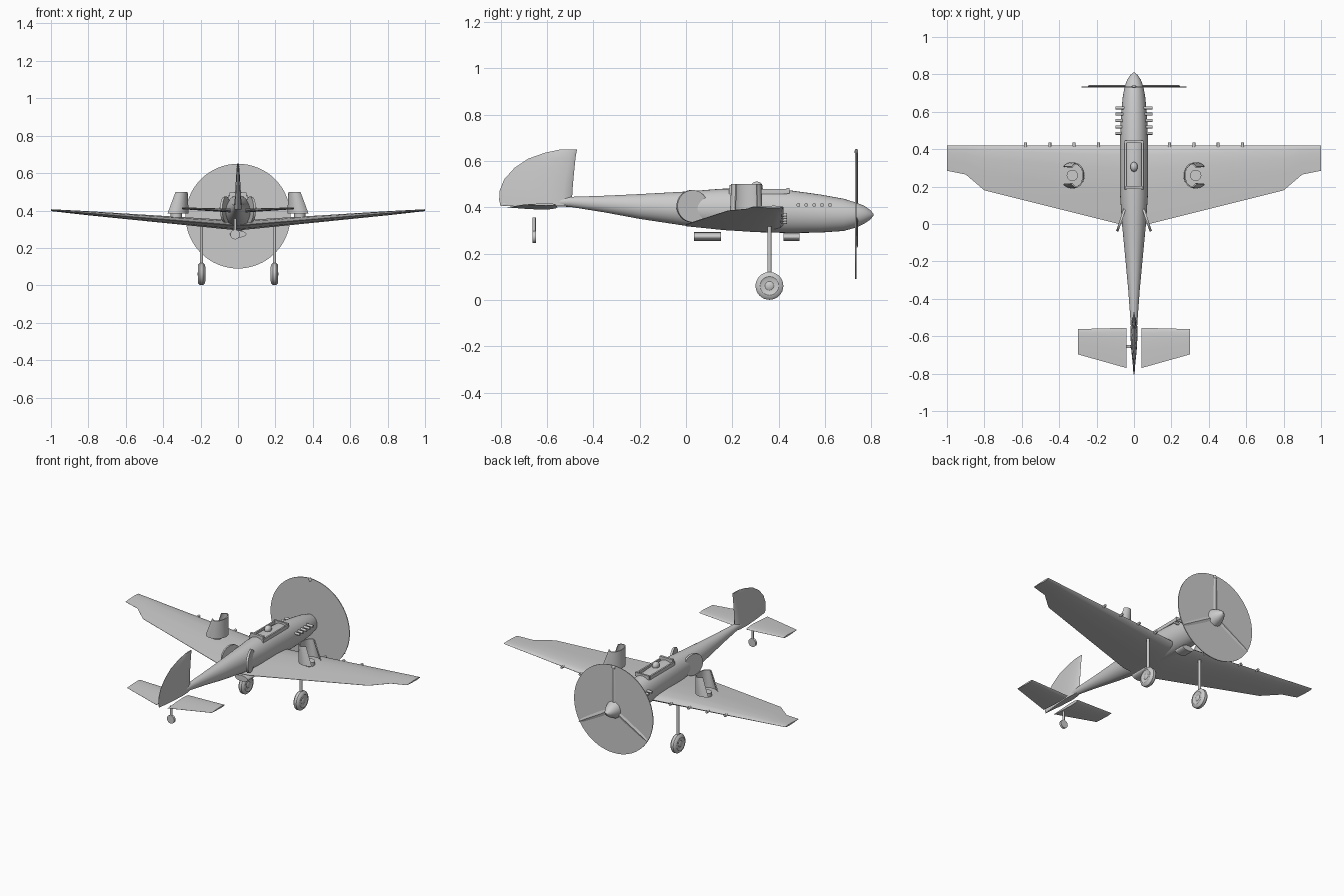
import bpy, bmesh, math
from mathutils import Matrix, Vector

if "Cube" in bpy.data.objects:
    bpy.data.objects.remove(bpy.data.objects["Cube"])

def finish(name, bm, angle=35):
    bmesh.ops.recalc_face_normals(bm, faces=bm.faces)
    me = bpy.data.meshes.new(name)
    bm.to_mesh(me)
    bm.free()
    ob = bpy.data.objects.new(name, me)
    bpy.context.collection.objects.link(ob)
    bpy.ops.object.select_all(action='DESELECT')
    ob.select_set(True)
    bpy.context.view_layer.objects.active = ob
    bpy.ops.object.shade_smooth_by_angle(angle=math.radians(angle))
    return ob

def loft(name, rings, angle=35):
    bm = bmesh.new()
    vs = [[bm.verts.new(p) for p in r] for r in rings]
    n = len(rings[0])
    for a, b in zip(vs, vs[1:]):
        for i in range(n):
            bm.faces.new((a[i], a[(i + 1) % n], b[(i + 1) % n], b[i]))
    bm.faces.new(vs[0])
    bm.faces.new(vs[-1])
    return finish(name, bm, angle)

def tube(name, a, b, r1, r2=None, seg=16, squash=(1, 1, 1)):
    a, b = Vector(a), Vector(b)
    d = b - a
    bm = bmesh.new()
    m = Matrix.Translation((a + b) / 2) @ Matrix.Diagonal((*squash, 1)) @ d.to_track_quat('Z', 'Y').to_matrix().to_4x4()
    bmesh.ops.create_cone(bm, cap_ends=True, segments=seg, radius1=r1,
                          radius2=r1 if r2 is None else r2, depth=d.length, matrix=m)
    return finish(name, bm)

def ball(name, c, s):
    bm = bmesh.new()
    bmesh.ops.create_uvsphere(bm, u_segments=20, v_segments=12, radius=1,
                              matrix=Matrix.Translation(c) @ Matrix.Diagonal((*s, 1)))
    return finish(name, bm)

# Fuselage with pointed spinner: y, half width, bottom, top
body = [(-.79, .004, .405, .42), (-.62, .012, .405, .435), (-.5, .02, .402, .445), (-.35, .031, .378, .45),
        (-.2, .045, .35, .457), (0, .064, .32, .468), (.15, .074, .303, .48), (.3, .076, .293, .482),
        (.45, .075, .289, .473), (.58, .07, .291, .455), (.68, .06, .298, .437), (.735, .05, .313, .42),
        (.77, .037, .33, .406), (.795, .021, .347, .388), (.809, .004, .364, .372)]
N = 32
loft("fuselage", [[(w * math.cos(2 * math.pi * i / N), y,
                    (b + t) / 2 + (t - b) / 2 * math.sin(2 * math.pi * i / N)) for i in range(N)]
                  for y, w, b, t in body])

# Airfoil sections: chord fraction from leading edge, half thickness
FOIL = [(0, 0), (.03, .45), (.12, .8), (.3, 1), (.6, .72), (1, .06)]
def foil(lead, trail, th):
    up = [(lead + (trail - lead) * c, th * t) for c, t in FOIL]
    return up + [(y, -h) for y, h in reversed(up[1:])]

# Main wing
def wing_z(x):
    return .32 + .082 * abs(x)
half = [(0, .42, 0, .026), (.08, .42, 0, .025), (.8, .42, .18, .011), (.9, .42, .265, .008), (1, .42, .285, .005)]
span = [(-x, *r) for x, *r in reversed(half[1:])] + half
loft("wing", [[(x, y, wing_z(x) + h) for y, h in foil(l, t, th)] for x, l, t, th in span], 50)

# Tailplanes
for s in (1, -1):
    loft("tailplane", [[(s * x, y, z + h) for y, h in foil(l, t, th)]
                       for x, l, t, th, z in ((.04, -.555, -.77, .01, .4), (.3, -.562, -.697, .005, .412))], 50)

# Fin: z, front, back, half thickness
fin = [(.405, -.49, -.8, .02), (.43, -.492, -.806, .019), (.47, -.49, -.805, .017), (.52, -.486, -.785, .014),
       (.57, -.481, -.74, .011), (.61, -.477, -.68, .008), (.635, -.473, -.61, .006), (.65, -.47, -.54, .004)]
loft("fin", [[(h, y, z) for y, h in foil(l, t, th)] for z, l, t, th in fin], 50)

# Propeller disc, blades and tip knob
tube("propeller_disc", (0, .730, .37), (0, .735, .37), .28, seg=64)
for k in range(3):
    a = math.radians(90 + 120 * k)
    u, v = Vector((math.cos(a), 0, math.sin(a))), Vector((-math.sin(a), 0, math.cos(a)))
    rings = []
    for r, w in ((.03, .012), (.1, .016), (.18, .014), (.25, .011), (.28, .005)):
        c = Vector((0, .737, .37)) + u * r
        rings.append([c + v * w, c + Vector((0, .005, 0)), c - v * w, c - Vector((0, .005, 0))])
    loft("propeller_blade", rings)
ball("blade_tip", (0, .735, .64), (.012, .008, .012))

# Main landing gear, exhausts, wing guns
def lathe_x(name, c, prof, seg=32):
    loft(name, [[(c[0] + dx, c[1] + r * math.cos(2 * math.pi * i / seg), c[2] + r * math.sin(2 * math.pi * i / seg))
                 for i in range(seg)] for dx, r in prof])
for s in (1, -1):
    tube("gear_strut", (s * .195, .36, .07), (s * .195, .36, .335), .009)
    lathe_x("main_wheel", (s * .195, .36, .061),
            [(-.016, .03), (-.02, .04), (-.017, .052), (-.008, .06), (.008, .06), (.017, .052), (.02, .04), (.016, .03)])
    ball("wheel_hub", (s * .195, .36, .061), (.021, .03, .03))
    for i in range(5):
        y = .485 + .034 * i
        tube("exhaust_stub", (s * .05, y, .41), (s * .1, y, .41), .008)
    for x in (.19, .32, .45, .58):
        tube("wing_gun", (s * x, .39, wing_z(x)), (s * x, .435, wing_z(x)), .008)
    # Disc on the fuselage side
    tube("side_disc", (s * .062, .025, .405), (s * .074, .029, .405), .07, .069, seg=40)

# Curled open panels above the wing
def curled_panel(s):
    bm = bmesh.new()
    n, rows = 28, []
    for i in range(n + 1):
        a = math.radians(45 + 270 * i / n)
        ca, sa = math.cos(a), math.sin(a)
        row = []
        for z, cx, rx, ry in ((.385, .33, .066, .07), (.5, .307, .038, .065)):
            row += [bm.verts.new((s * (cx + (rx - d) * ca), .26 + (ry - d) * sa, z)) for d in (0, .007)]
        rows.append(row)
    for a, b in zip(rows, rows[1:]):
        for p, q in ((0, 1), (1, 3), (3, 2), (2, 0)):
            bm.faces.new((a[p], a[q], b[q], b[p]))
    for r in (rows[0], rows[-1]):
        bm.faces.new((r[0], r[1], r[3], r[2]))
    finish("wing_curled_panel", bm)
    tube("wing_panel_base", (s * .33, .26, .345), (s * .33, .26, .39), .03)
for s in (1, -1):
    curled_panel(s)

# Under-fuselage radiator and intake
tube("radiator", (0, .035, .274), (0, .15, .274), .045, seg=24, squash=(1, 1, .42))
tube("oil_intake", (0, .42, .272), (0, .49, .272), .04, seg=24, squash=(1, 1, .42))

# Tail wheel
tube("tail_strut", (-.015, -.655, .28), (-.015, -.655, .357), .007)
tube("tail_wheel", (-.015, -.662, .272), (-.015, -.648, .272), .026, seg=24)

# Cockpit: windscreen frame, rails, headrest
def box(name, c, s):
    bm = bmesh.new()
    bmesh.ops.create_cube(bm, size=1, matrix=Matrix.Translation(c) @ Matrix.Diagonal((*s, 1)))
    finish(name, bm)
box("windscreen_bar", (0, .44, .472), (.1, .012, .024))
box("canopy_rear_bar", (0, .195, .478), (.09, .015, .036))
for s in (1, -1):
    box("canopy_rail", (s * .046, .31, .468), (.01, .25, .022))
ball("pilot_headrest", (0, .305, .487), (.02, .026, .024))
